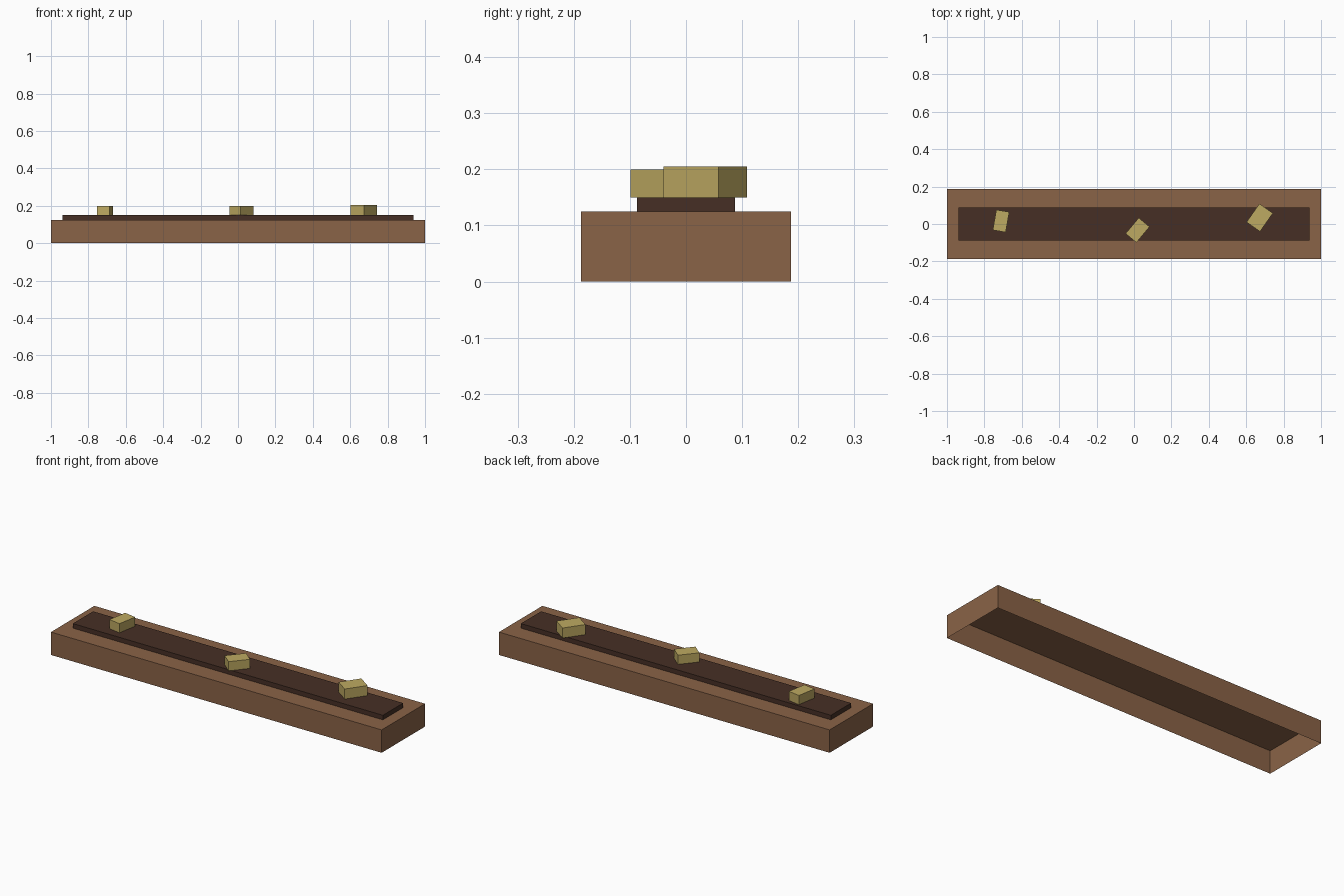
import bpy
import bmesh
from math import radians
from mathutils import Matrix

cube = bpy.data.objects.get("Cube")
if cube:
    bpy.data.objects.remove(cube, do_unlink=True)


def material(name, hex_colour):
    def linear(c):
        return c / 12.92 if c <= 0.04045 else ((c + 0.055) / 1.055) ** 2.4
    rgb = [linear(b / 255) for b in bytes.fromhex(hex_colour)]
    mat = bpy.data.materials.new(name)
    mat.use_nodes = True
    mat.diffuse_color = (*rgb, 1)
    mat.node_tree.nodes["Principled BSDF"].inputs["Base Color"].default_value = (*rgb, 1)
    return mat


def open_box(name, size, base, mat, turn=0):
    """Box standing on the point base, without its underside."""
    bm = bmesh.new()
    bmesh.ops.create_cube(bm, size=1)
    bm.normal_update()
    under = [f for f in bm.faces if f.normal.z < -0.5]
    bmesh.ops.delete(bm, geom=under, context='FACES')
    bmesh.ops.translate(bm, verts=bm.verts, vec=(0, 0, 0.5))
    bm.transform(Matrix.Diagonal((*size, 1)))
    mesh = bpy.data.meshes.new(name)
    bm.to_mesh(mesh)
    bm.free()
    mesh.materials.append(mat)
    obj = bpy.data.objects.new(name, mesh)
    obj.location = base
    obj.rotation_euler.z = radians(turn)
    bpy.context.collection.objects.link(obj)
    return obj


wood = material("brown wood", "8A6347")
dark = material("dark brown", "462F25")
straw = material("straw yellow", "BEAA62")

# Hollow tray and the raised bed on top of it
tray_top, bed_top = 0.125, 0.15
open_box("tray", (2, 0.375, tray_top), (0, 0, 0), wood)
open_box("bed", (1.875, 0.175, bed_top - tray_top), (0, 0, tray_top), dark)

# Small turned blocks lying on the bed: x, y, size, turn
blocks = {
    "right_block": (-0.711, 0.016, (0.07, 0.11, 0.05), -10),
    "middle_block": (0.019, -0.033, (0.075, 0.11, 0.05), -40),
    "left_block": (0.672, 0.034, (0.088, 0.12, 0.055), -35),
}
for name, (x, y, size, turn) in blocks.items():
    open_box(name, size, (x, y, bed_top), straw, turn)
